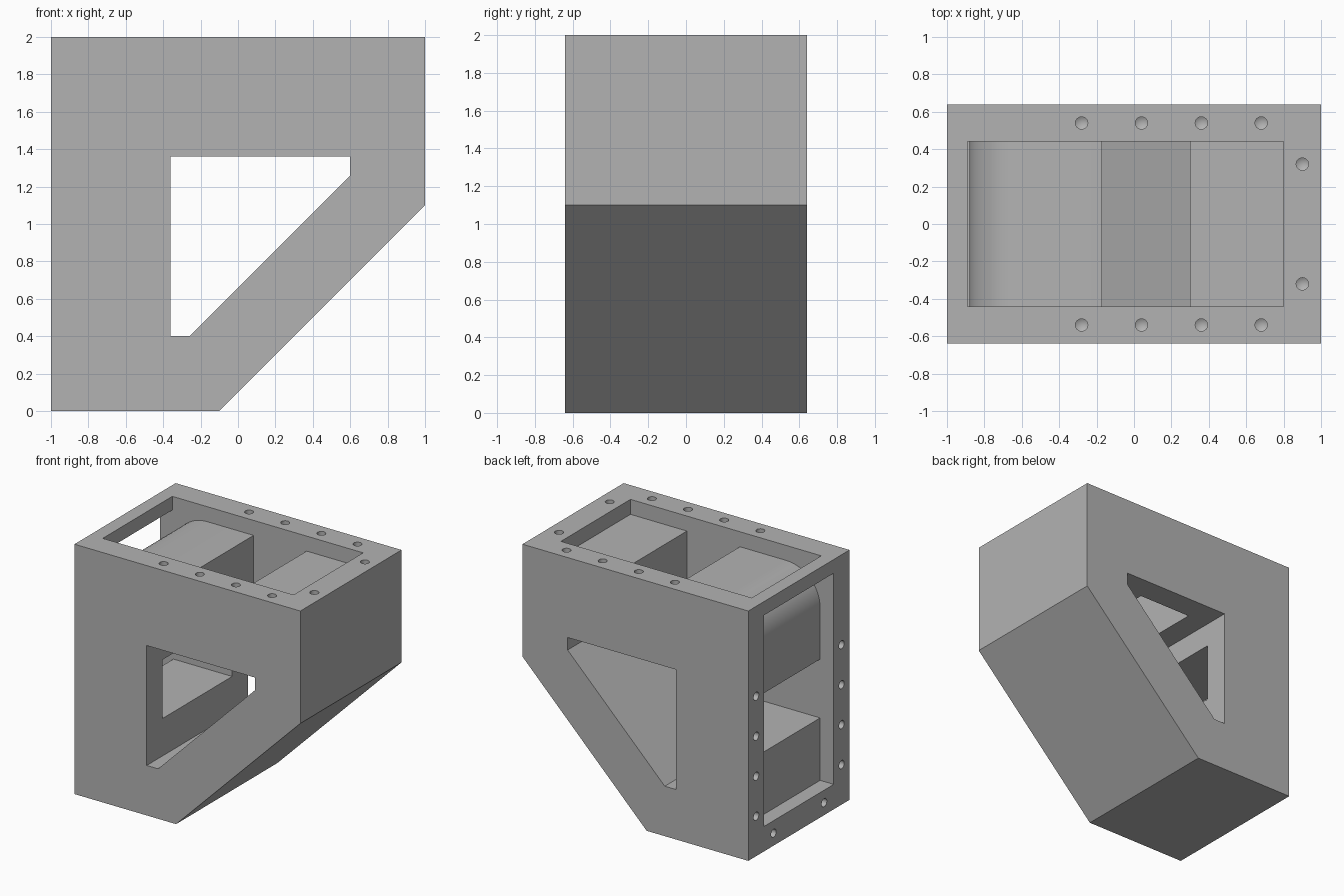
import bpy, bmesh, math
from mathutils import Matrix

cube = bpy.data.objects.get("Cube")
if cube:
    bpy.data.objects.remove(cube, do_unlink=True)

HALF_DEPTH = 0.64      # outer half depth
HALF_CHANNEL = 0.44    # half width of the inner channel
BOLT_OFFSET = 0.54     # bolt rows in the side walls

grey = bpy.data.materials.new("plain grey")
grey.use_nodes = True
colour = (0.45, 0.45, 0.45, 1)
grey.diffuse_color = colour
grey.node_tree.nodes["Principled BSDF"].inputs["Base Color"].default_value = colour


def add_object(name, bm):
    bmesh.ops.recalc_face_normals(bm, faces=bm.faces)
    mesh = bpy.data.meshes.new(name)
    bm.to_mesh(mesh)
    bm.free()
    mesh.materials.append(grey)
    obj = bpy.data.objects.new(name, mesh)
    bpy.context.collection.objects.link(obj)
    return obj


def extrude_profile(name, points, half):
    """Extrude an x-z outline evenly along y."""
    bm = bmesh.new()
    face = bm.faces.new([bm.verts.new((x, -half, z)) for x, z in points])
    side = bmesh.ops.extrude_face_region(bm, geom=[face])["geom"]
    verts = [v for v in side if isinstance(v, bmesh.types.BMVert)]
    bmesh.ops.translate(bm, verts=verts, vec=(0, 2 * half, 0))
    return add_object(name, bm)


def flip(points):
    """Mirror x-z points across the diagonal of the block."""
    return [(1 - z, 1 - x) for x, z in reversed(points)]


def add_drill(bm, matrix):
    """Round drill with a conical tip, pointing down local z."""
    made = bmesh.ops.create_cone(bm, cap_ends=True, segments=24, radius1=0.033,
                                 radius2=0.033, depth=0.4)["verts"]
    tip = [f for f in {f for v in made for f in v.link_faces}
           if f.calc_center_median().z < -0.19]
    poked = bmesh.ops.poke(bm, faces=tip)["verts"]
    for v in poked:
        v.co.z -= 0.02
    bmesh.ops.transform(bm, matrix=matrix, verts=made + poked)


# Outer block with the sloped corner
housing = extrude_profile("housing", [(-1, 0), (-0.1, 0), (1, 1.1), (1, 2), (-1, 2)],
                          HALF_DEPTH)

# Triangular window through both sides
half_window = [(-0.36, 0.4), (-0.26, 0.4)]
window = extrude_profile("window_cutter",
                         half_window + [(0.6, 1.26), (0.6, 1.36), (-0.36, 1.36)],
                         HALF_DEPTH + 0.1)

# Inner channel: shallow recesses, two slots and a rounded corner block
upper = [(-0.89, 1.89), (-0.89, 2.1), (0.8, 2.1), (0.8, 1.88), (0.3, 1.88),
         (0.3, 1.3), (-0.17, 1.3), (-0.17, 1.88)]
radius = 0.3
arc = []
for i in range(17):
    a = math.pi / 2 * (1 + i / 16)
    arc.append((-0.58 + radius * math.cos(a), 1.58 + radius * math.sin(a)))
channel = extrude_profile("channel_cutter", upper + arc + flip(upper)[:-1],
                          HALF_CHANNEL)

# Bolt holes on the top rim and the matching side rim
spots = [(x, s * BOLT_OFFSET) for x in (-0.28, 0.04, 0.36, 0.68) for s in (-1, 1)]
spots += [(0.9, s * 0.32) for s in (-1, 1)]
bm = bmesh.new()
for x, y in spots:
    add_drill(bm, Matrix.Translation((x, y, 2)))
    add_drill(bm, Matrix.Translation((-1, y, 1 - x)) @ Matrix.Rotation(-math.pi / 2, 4, 'Y'))
drills = add_object("bolt_hole_cutter", bm)

# Cut everything out of the block
bpy.ops.object.select_all(action='DESELECT')
housing.select_set(True)
bpy.context.view_layer.objects.active = housing
for cutter in (window, channel, drills):
    mod = housing.modifiers.new(cutter.name, 'BOOLEAN')
    mod.operation = 'DIFFERENCE'
    mod.solver = 'EXACT'
    mod.object = cutter
    bpy.ops.object.modifier_apply(modifier=mod.name)
    bpy.data.objects.remove(cutter, do_unlink=True)

bpy.ops.object.shade_smooth_by_angle(angle=math.radians(30))
